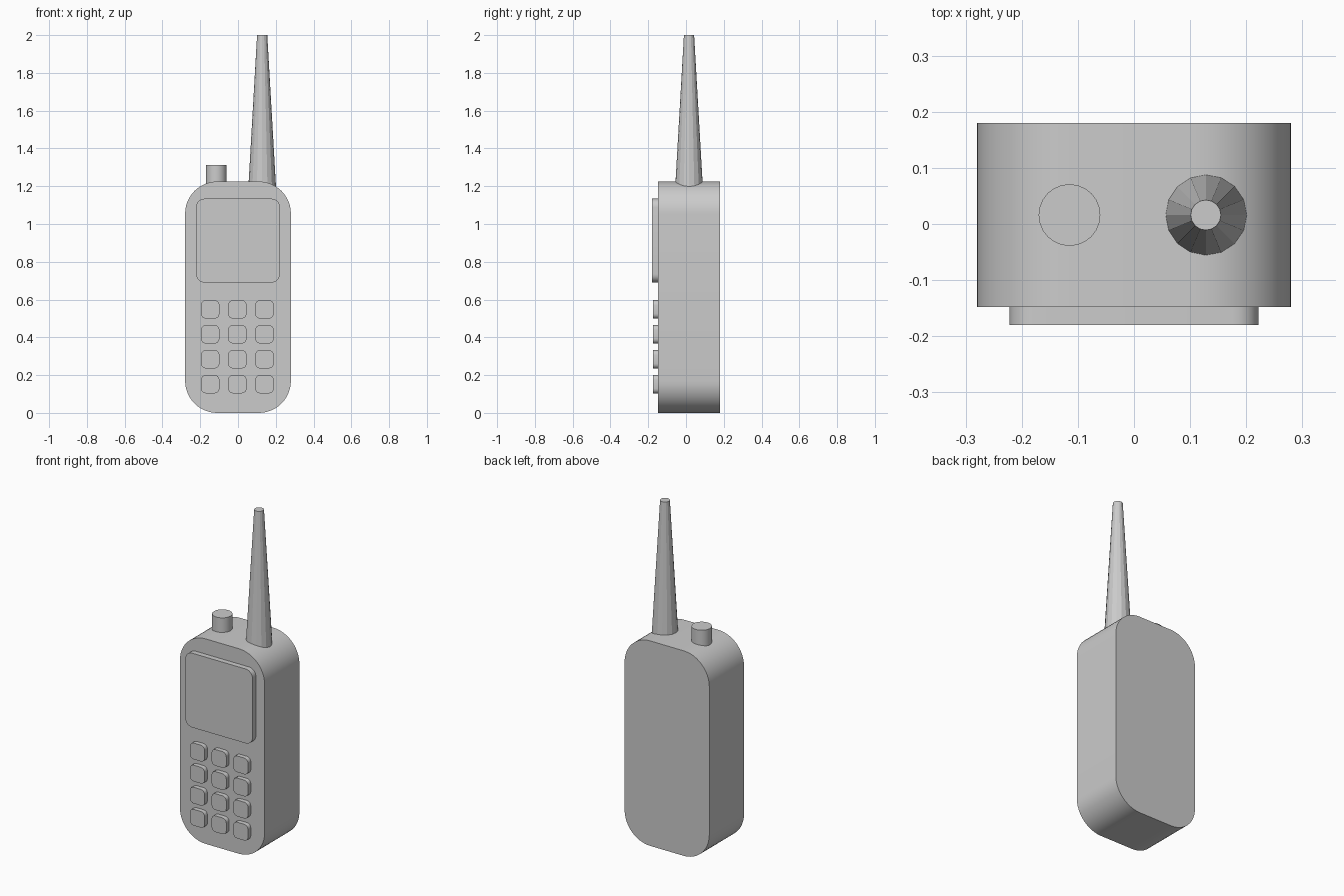
import bpy, bmesh, math

if "Cube" in bpy.data.objects:
    bpy.data.objects.remove(bpy.data.objects["Cube"])


def rounded_block(name, cx, cz, w, h, y0, y1, r, steps):
    """Rounded rectangle in the XZ plane, extruded from y0 (front) to y1 (back)."""
    bm = bmesh.new()
    pts = []
    corners = [(1, 1), (-1, 1), (-1, -1), (1, -1)]
    for k, (sx, sz) in enumerate(corners):
        for i in range(steps + 1):
            a = math.pi / 2 * (k + i / steps)
            pts.append((cx + sx * (w / 2 - r) + r * math.cos(a),
                        cz + sz * (h / 2 - r) + r * math.sin(a)))
    face = bm.faces.new([bm.verts.new((x, y0, z)) for x, z in pts])
    ext = bmesh.ops.extrude_face_region(bm, geom=[face], use_keep_orig=True)
    for v in ext["geom"]:
        if isinstance(v, bmesh.types.BMVert):
            v.co.y = y1
    bmesh.ops.recalc_face_normals(bm, faces=bm.faces[:])
    mesh = bpy.data.meshes.new(name)
    bm.to_mesh(mesh)
    bm.free()
    obj = bpy.data.objects.new(name, mesh)
    bpy.context.collection.objects.link(obj)
    smooth(obj)
    return obj


def smooth(obj):
    bpy.ops.object.select_all(action='DESELECT')
    obj.select_set(True)
    bpy.context.view_layer.objects.active = obj
    bpy.ops.object.shade_smooth_by_angle(angle=math.radians(35))


def post(name, x, y, z0, z1, r0, r1, sides):
    """Upright cylinder or tapered cone."""
    bpy.ops.mesh.primitive_cone_add(vertices=sides, radius1=r0, radius2=r1,
                                    depth=z1 - z0, location=(x, y, (z0 + z1) / 2))
    obj = bpy.context.object
    obj.name = name
    return obj


# Main casing
rounded_block("body", 0, 0.6125, 0.56, 1.225, -0.148, 0.18, 0.17, 12)

# Raised screen panel
rounded_block("screen", 0, 0.912, 0.444, 0.444, -0.18, -0.14, 0.045, 6)

# Keypad: four rows of three keys
for row in range(4):
    for col in range(3):
        rounded_block(f"key_{row}_{col}", -0.147 + 0.1435 * col, 0.152 + 0.132 * row,
                      0.097, 0.097, -0.175, -0.14, 0.025, 4)

# Tapered antenna, base sunk into the rounded shoulder
post("antenna", 0.128, 0.016, 1.19, 2.0, 0.0735, 0.027, 16)

# Control knob
smooth(post("knob", -0.115, 0.016, 1.19, 1.312, 0.055, 0.055, 24))
